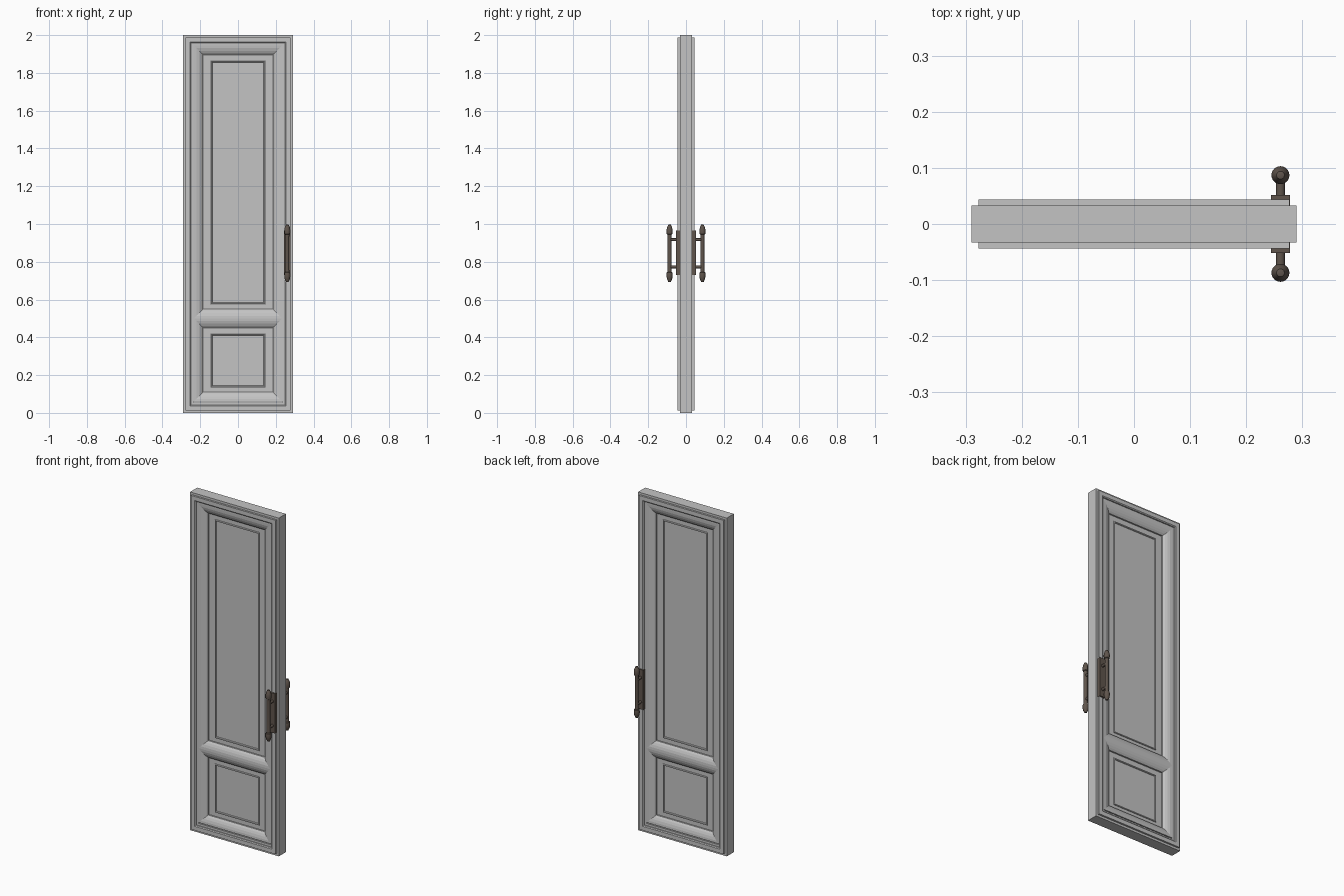
import bpy, bmesh, math
from mathutils import Matrix

cube = bpy.data.objects.get("Cube")
if cube:
    bpy.data.objects.remove(cube, do_unlink=True)


def material(name, rgb):
    m = bpy.data.materials.new(name)
    m.use_nodes = True
    m.diffuse_color = (*rgb, 1)
    m.node_tree.nodes["Principled BSDF"].inputs["Base Color"].default_value = (*rgb, 1)
    return m


grey = material("grey paint", (0.55, 0.55, 0.55))
bronze = material("dark bronze", (0.115, 0.09, 0.073))


def finish(name, bm, mat, smooth=False):
    bmesh.ops.recalc_face_normals(bm, faces=bm.faces)
    mesh = bpy.data.meshes.new(name)
    bm.to_mesh(mesh)
    bm.free()
    mesh.materials.append(mat)
    ob = bpy.data.objects.new(name, mesh)
    bpy.context.collection.objects.link(ob)
    if smooth:
        bpy.ops.object.select_all(action='DESELECT')
        ob.select_set(True)
        bpy.context.view_layer.objects.active = ob
        bpy.ops.object.shade_smooth_by_angle(angle=math.radians(40))
    return ob


def box(name, lo, hi, mat):
    bm = bmesh.new()
    bmesh.ops.create_cube(bm, size=1)
    for v in bm.verts:
        v.co = [a + (b - a) * (c + 0.5) for a, b, c in zip(lo, hi, v.co)]
    return finish(name, bm, mat)


def moulding(name, half_width, bottom, top, profile, side=1):
    """Mitred rectangular frame; profile is a closed loop of (inset, y) pairs."""
    bm = bmesh.new()
    loops = []
    for inset, y in profile:
        x, lo, hi = half_width - inset, bottom + inset, top - inset
        loops.append([bm.verts.new((px, side * y, pz))
                      for px, pz in ((-x, lo), (x, lo), (x, hi), (-x, hi))])
    for a, b in zip(loops, loops[1:] + loops[:1]):
        for i in range(4):
            j = (i + 1) % 4
            bm.faces.new((a[i], a[j], b[j], b[i]))
    return finish(name, bm, grey)


def both_faces(half_profile):
    return half_profile + [(i, -y) for i, y in reversed(half_profile)]


def turned(name, profile, x, y):
    """Upright turned part from (radius, z) pairs."""
    bm = bmesh.new()
    pts = [bm.verts.new((x + r, y, z)) for r, z in profile]
    edges = [bm.edges.new(p) for p in zip(pts, pts[1:])]
    bmesh.ops.spin(bm, geom=pts + edges, cent=(x, y, 0), axis=(0, 0, 1),
                   angle=math.tau, steps=24, use_duplicate=False)
    bmesh.ops.remove_doubles(bm, verts=bm.verts, dist=1e-5)
    return finish(name, bm, bronze, True)


def post(name, x, y0, y1, z, radius):
    bm = bmesh.new()
    spot = Matrix.Translation((x, (y0 + y1) / 2, z)) @ Matrix.Rotation(math.pi / 2, 4, 'X')
    bmesh.ops.create_cone(bm, cap_ends=True, segments=16, radius1=radius,
                          radius2=radius, depth=abs(y1 - y0), matrix=spot)
    return finish(name, bm, bronze, True)


# Half thickness of the door frame and of the thin sunk panels
SLAB, PANEL = 0.033, 0.005

# Moulding sections
FRAME = both_faces([(0, SLAB), (0.055, SLAB)])
FIELD = both_faces([(0, SLAB), (0.014, 0.032), (0.028, 0.028), (0.040, 0.022),
                    (0.050, 0.014)])
LIP = [(0, SLAB - 0.002), (0, 0.044), (0.024, 0.044), (0.029, 0.040),
       (0.029, SLAB - 0.002)]
BEAD = [(0, PANEL - 0.002), (0.001, 0.009), (0.004, 0.011), (0.008, 0.009),
        (0.011, PANEL - 0.002)]

# Door frame, with an opening above and below the cross rail
moulding("door_frame", 0.29, 0, 2, FRAME)
openings = (("upper", 0.50, 1.945), ("lower", 0.06, 0.50))
for label, lo, hi in openings:
    moulding(label + "_opening_moulding", 0.235, lo, hi, FIELD)
    box(label + "_panel", (-0.19, -PANEL, lo + 0.044), (0.19, PANEL, hi - 0.044), grey)

# Turned finial and bar, mirrored about the grip's middle
MID = 0.845
half = [(0.010, 0.085), (0.011, 0.099), (0.015, 0.102), (0.016, 0.112),
        (0.016, 0.124), (0.013, 0.138), (0.009, 0.146), (0.007, 0.151), (0, 0.153)]
GRIP = [(r, MID - z) for r, z in reversed(half)] + [(r, MID + z) for r, z in half]
HX = 0.261

for face, side in (("front", -1), ("back", 1)):
    # Raised lip and panel beads
    moulding(face + "_outer_lip", 0.277, 0.013, 1.987, LIP, side)
    for label, lo, hi in openings:
        moulding(f"{face}_{label}_panel_bead", 0.146, lo + 0.074, hi - 0.079, BEAD, side)

    # Pull handle
    ys = sorted((side * SLAB, side * 0.052))
    box(face + "_handle_plate", (0.244, ys[0], 0.73), (0.278, ys[1], 0.965), bronze)
    turned(face + "_handle_grip", GRIP, HX, side * 0.087)
    for label, z in (("lower", 0.773), ("upper", 0.917)):
        post(f"{face}_{label}_handle_post", HX, side * 0.05, side * 0.087, z, 0.008)
